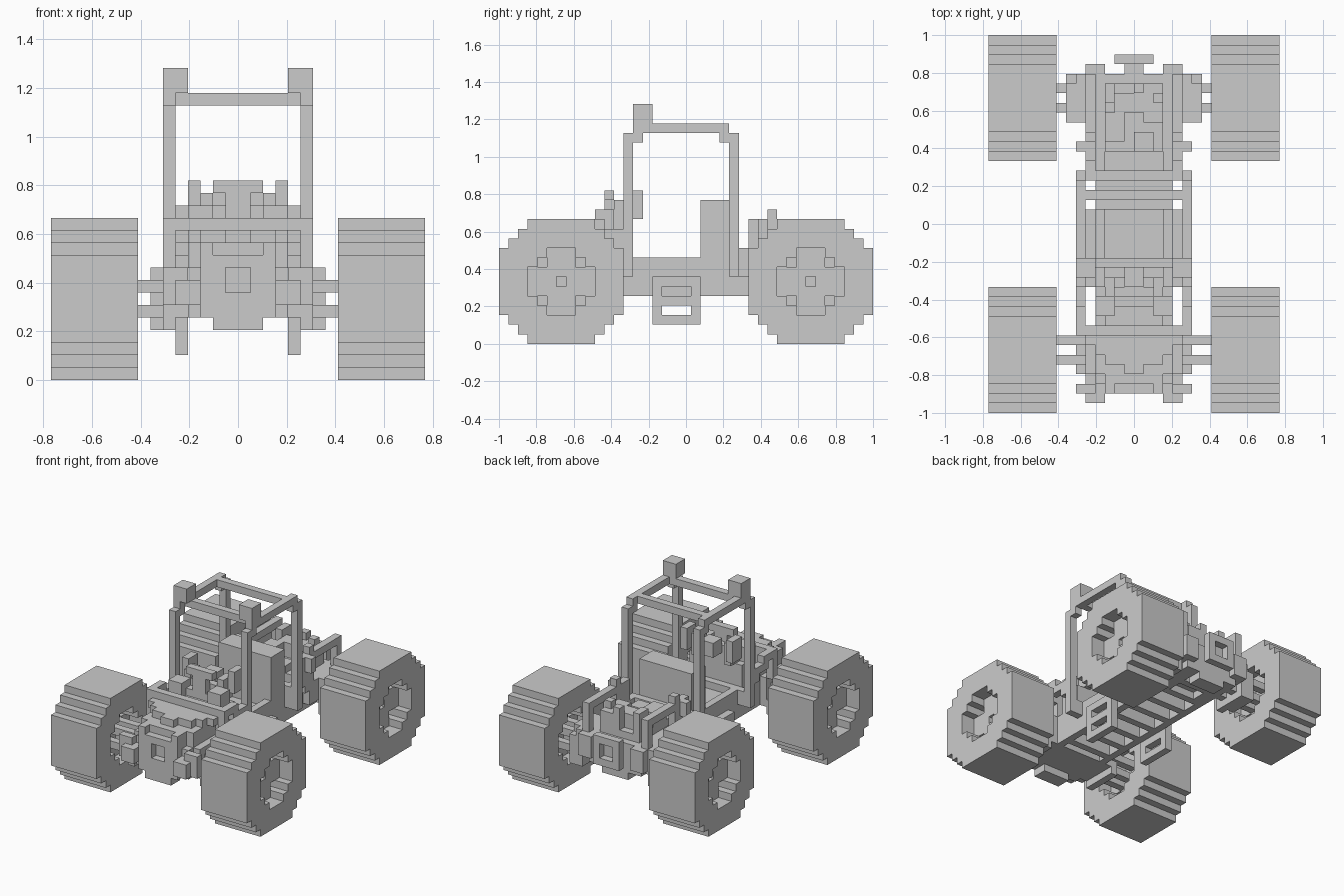
import bpy
import bmesh

if "Cube" in bpy.data.objects:
    bpy.data.objects.remove(bpy.data.objects["Cube"], do_unlink=True)

U = 2 / 39      # one block
MID = 19.5      # half the length, in blocks

grey = bpy.data.materials.new("plain_grey")
grey.use_nodes = True
grey.diffuse_color = (0.6, 0.6, 0.6, 1)
grey.node_tree.nodes["Principled BSDF"].inputs["Base Color"].default_value = (0.6, 0.6, 0.6, 1)


def cells_of(boxes):
    """Block cells inside boxes given as (x0, x1, y0, y1, z0, z1)."""
    return {(x, y, z) for a, b, c, d, e, f in boxes
            for x in range(a, b) for y in range(c, d) for z in range(e, f)}


def build(name, cells):
    """Mesh the exposed faces of a set of block cells."""
    bm = bmesh.new()
    verts = {}

    def vert(p):
        if p not in verts:
            verts[p] = bm.verts.new((p[0] * U, (p[1] - MID) * U, p[2] * U))
        return verts[p]

    for cell in sorted(cells):
        for axis in range(3):
            b, c = (axis + 1) % 3, (axis + 2) % 3
            for side in (0, 1):
                beyond = list(cell)
                beyond[axis] += 2 * side - 1
                if tuple(beyond) in cells:
                    continue
                loop = []
                for db, dc in ((0, 0), (1, 0), (1, 1), (0, 1)):
                    p = list(cell)
                    p[axis] += side
                    p[b] += db
                    p[c] += dc
                    loop.append(vert(tuple(p)))
                bm.faces.new(loop if side else loop[::-1])
    bmesh.ops.dissolve_limit(bm, angle_limit=0.01, verts=bm.verts[:], edges=bm.edges[:])
    mesh = bpy.data.meshes.new(name)
    bm.to_mesh(mesh)
    bm.free()
    mesh.materials.append(grey)
    bpy.context.collection.objects.link(bpy.data.objects.new(name, mesh))


def part(name, add, cut=(), mirror=False):
    cells = cells_of(add) - cells_of(cut)
    if mirror:
        cells |= {(-1 - x, y, z) for x, y, z in cells}
    build(name, cells)


# Wheels: stepped discs, recessed hubs on both sides with cross spokes
def disc(x0, x1, y, size, low, steps):
    boxes = []
    for row in range(size):
        inset = max(0, steps - min(row, size - 1 - row))
        boxes.append((x0, x1, y + inset, y + size - inset, low + row, low + row + 1))
    return boxes


def wheel(name, y, left):
    cells = cells_of(disc(8, 15, y, 13, 0, 3))
    cells -= cells_of(disc(8, 11, y + 3, 7, 3, 2) + disc(12, 15, y + 3, 7, 3, 2))
    cells |= cells_of([(10, 13, y + 5, y + 8, 3, 10), (10, 13, y + 3, y + 10, 5, 8)])
    cells -= cells_of([(12, 13, y + 6, y + 7, 6, 7)])
    if not left:
        cells = {(-1 - a, b, c) for a, b, c in cells}
    build(name, cells)


for label, y in (("front", 0), ("rear", 26)):
    wheel(label + "_left_wheel", y, True)
    wheel(label + "_right_wheel", y, False)

# Axle arms
for label, y in (("front", 5), ("rear", 31)):
    part(label + "_axle_arms",
         [(4, 11, y + k, y + k + 1, z, z + 1) for k in (0, 2) for z in (5, 7)], mirror=True)
part("rear_axle_housing", [(5, 7, 30, 35, 4, 9)], [(6, 7, 30, 31, 4, 6), (6, 7, 34, 35, 8, 9)], True)

# Narrow tub with slatted underside
part("chassis_tub",
     [(3, 4, 9, 28, 5, 9), (0, 4, 9, 28, 7, 8)]
     + [(0, 4, y, y + 1, 5, 7) for y in range(10, 28, 3)], mirror=True)
part("front_cross_beam", [(-6, 6, 13, 14, 7, 9)])
part("rear_cross_beam", [(-6, 6, 24, 25, 7, 10)])

# Hanging side steps with two slots
part("side_steps", [(4, 5, 16, 21, 2, 7)], [(4, 5, 17, 20, 3, 4), (4, 5, 17, 20, 5, 6)], True)

# Bench block
part("bench", [(-4, 4, 21, 24, 8, 15)])

# Roll cage and roof lamps
part("roll_cage",
     [(5, 6, 13, 14, 7, 22), (5, 6, 24, 25, 7, 22),
      (5, 6, 14, 15, 21, 22), (5, 6, 23, 24, 21, 22),
      (5, 6, 14, 24, 22, 23), (0, 5, 15, 16, 22, 23), (0, 5, 22, 23, 22, 23)], mirror=True)
part("roof_lamps", [(4, 6, 14, 16, 23, 25)], mirror=True)

# Front braces and cowl bar
part("front_braces",
     [(5, 6, 8, 11, 12, 13), (5, 6, 10, 13, 11, 12), (5, 6, 12, 13, 10, 11),
      (5, 6, 8, 9, 9, 12)], mirror=True)
part("cowl_bar", [(-6, 6, 8, 9, 12, 13)])

# Front bodywork with a tapering hood
part("hood",
     [(0, 4, 3, 9, 5, 11), (4, 5, 4, 9, 5, 9),
      (0, 5, 7, 9, 11, 12), (0, 4, 6, 7, 11, 12), (0, 3, 5, 6, 11, 12), (0, 1, 4, 5, 11, 12)],
     [(3, 4, 3, 4, 9, 11)], True)
part("nose", [(-3, 3, 2, 3, 6, 11), (-3, 3, 2, 4, 5, 6), (-2, 2, 2, 4, 4, 5)],
     [(-1, 1, 2, 3, 7, 9), (-2, 2, 2, 3, 10, 11)])
part("front_lamps", [(4, 6, 2, 3, 6, 9), (3, 5, 1, 2, 6, 8), (3, 5, 2, 4, 6, 8)], mirror=True)
part("front_skid", [(5, 6, 4, 9, 4, 6)], mirror=True)

# Dashboard cluster behind the cowl
part("dashboard",
     [(0, 4, 9, 13, 8, 12), (0, 2, 11, 12, 12, 16), (0, 2, 12, 13, 12, 14), (2, 3, 12, 14, 12, 15),
      (3, 4, 13, 15, 13, 16), (2, 4, 10, 12, 12, 14), (0, 1, 13, 15, 13, 15)],
     [(1, 2, 11, 12, 13, 15), (3, 4, 9, 10, 9, 12)], True)

# Rear body and engine
part("rear_body", [(-4, 4, 28, 35, 5, 8), (-5, 5, 28, 35, 6, 9)],
     [(-2, 2, 29, 31, 5, 6), (-2, 2, 32, 34, 5, 6)])
part("engine",
     [(-3, 3, 27, 34, 8, 10), (-3, -1, 28, 31, 10, 12), (-2, 1, 31, 33, 10, 12),
      (1, 3, 30, 34, 10, 12), (-3, -2, 32, 34, 10, 13), (0, 2, 27, 29, 10, 11),
      (0, 1, 33, 34, 10, 13), (2, 3, 32, 33, 12, 13)])

# Rear window frames and braces
part("rear_frames", [(4, 5, 26, 35, 8, 13), (4, 5, 28, 29, 13, 14), (4, 6, 27, 28, 11, 13)],
     [(4, 5, 29, 34, 9, 12), (4, 5, 26, 27, 8, 9)], True)
part("rear_braces", [(4, 5, 25, 26, 7, 10)], mirror=True)

# Tail: lamps and square hitch ring
part("tail_lamps", [(3, 5, 35, 36, 6, 9)], mirror=True)
part("hitch", [(-1, 1, 35, 36, 7, 9), (-2, 2, 36, 37, 6, 10)], [(-1, 1, 36, 37, 7, 9)])
part("rear_skid", [(-2, 2, 33, 35, 4, 5)])
